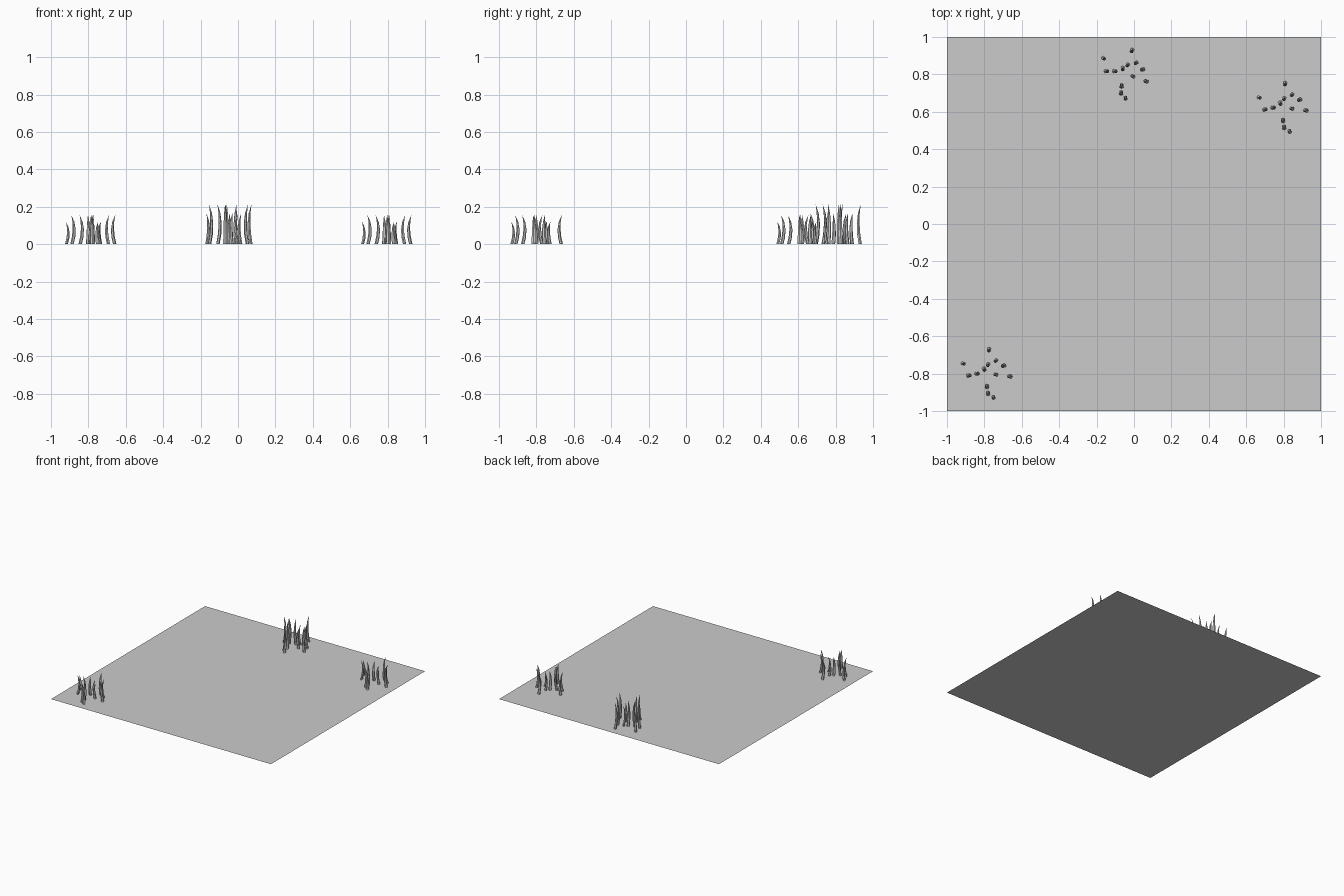
import bpy, bmesh, math

if "Cube" in bpy.data.objects:
    bpy.data.objects.remove(bpy.data.objects["Cube"])

# flat ground sheet
bpy.ops.mesh.primitive_plane_add(size=2, location=(0, 0, 0))
bpy.context.object.name = "ground_sheet"

SIDES = 6
# blade profile: height, outward lean, half width
PROFILE = [(0.0, 0.004, 0.0115), (0.04, -0.005, 0.0115), (0.08, -0.008, 0.010),
           (0.12, -0.004, 0.0065), (0.156, 0.007, 0.0)]


def add_blade(bm, x, y, size):
    """Tapered blade bowing towards the tuft centre, tip curling outward."""
    a = math.atan2(y, x)
    ca, sa = math.cos(a), math.sin(a)
    rings = []
    for z, lean, r in PROFILE:
        ring = []
        for i in range(SIDES if r else 1):
            t = math.tau * i / SIDES
            u = (lean + r * 0.8 * math.cos(t)) * (0.6 + 0.4 * size)
            v = r * math.sin(t) * (0.6 + 0.4 * size)
            ring.append(bm.verts.new((x + u * ca - v * sa, y + u * sa + v * ca, z * size)))
        rings.append(ring)
    for lo, hi in zip(rings, rings[1:]):
        for i in range(SIDES):
            j = (i + 1) % SIDES
            if len(hi) == 1:
                bm.faces.new((lo[i], lo[j], hi[0]))
            else:
                bm.faces.new((lo[i], lo[j], hi[j], hi[i]))
    bm.faces.new(rings[0][::-1])


# one tuft, blade positions relative to its centre: x, y, size
BLADES = [(-.117, .048, .77), (-.087, -.016, 1), (-.043, -.006, 1), (-.004, .019, 1),
          (.017, .043, .77), (.022, .123, 1), (.059, .064, .77), (.101, .037, 1),
          (.059, -.011, .77), (.134, -.021, 1), (.011, -.075, 1), (.017, -.112, 1),
          (.046, -.134, .77)]
bm = bmesh.new()
for blade in BLADES:
    add_blade(bm, *blade)
mesh = bpy.data.meshes.new("grass_tuft")
bm.to_mesh(mesh)
bm.free()

# three placed tufts, the rear one taller and turned
for name, loc, turn, tall in [("grass_tuft_front_left", (-.797, -.794, 0), 0, 1),
                              ("grass_tuft_right", (.786, .628, 0), 0, 1),
                              ("grass_tuft_back", (-.06, .813, 0), -13, 1.38)]:
    ob = bpy.data.objects.new(name, mesh)
    ob.location = loc
    ob.rotation_euler.z = math.radians(turn)
    ob.scale.z = tall
    bpy.context.collection.objects.link(ob)
